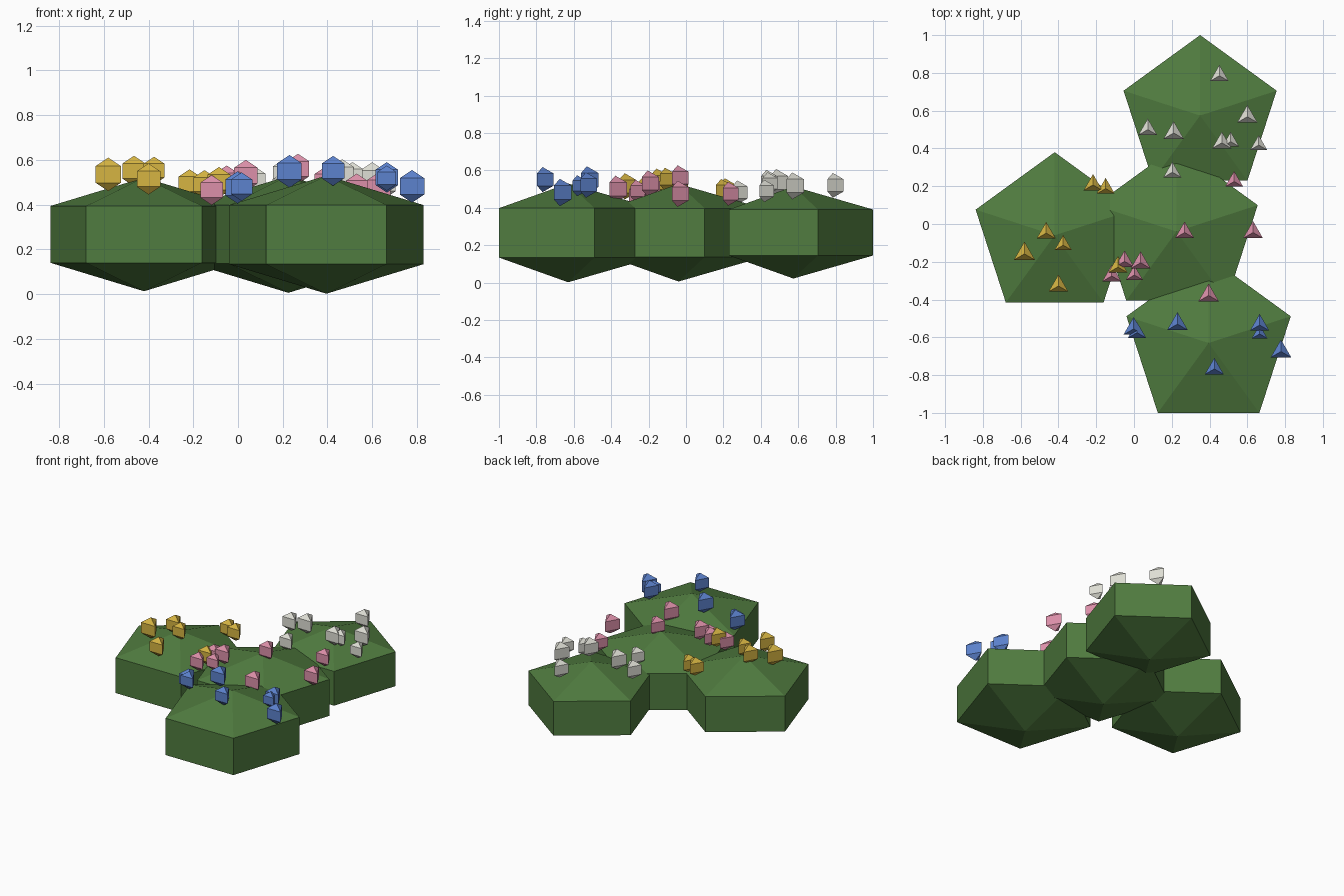
import bpy, bmesh
from math import sin, cos, pi


def material(name, color):
    m = bpy.data.materials.new(name)
    m.diffuse_color = (*color, 1)
    return m


def coarse_ball(name, sides, center, r, squash, mat):
    """Low-poly ball: two poles and two rings, one corner facing +y."""
    bm = bmesh.new()
    rings = []
    for z in (-0.5, 0.5):
        rings.append([bm.verts.new((-sin(2 * pi * i / sides) * r * sin(pi / 3),
                                    cos(2 * pi * i / sides) * r * sin(pi / 3),
                                    z * r * squash)) for i in range(sides)])
    low, high = rings
    bottom = bm.verts.new((0, 0, -r * squash))
    top = bm.verts.new((0, 0, r * squash))
    for i in range(sides):
        j = (i + 1) % sides
        bm.faces.new((bottom, low[j], low[i]))
        bm.faces.new((low[i], low[j], high[j], high[i]))
        bm.faces.new((high[i], high[j], top))
    bmesh.ops.recalc_face_normals(bm, faces=bm.faces)
    me = bpy.data.meshes.new(name)
    bm.to_mesh(me)
    bm.free()
    me.materials.append(mat)
    ob = bpy.data.objects.new(name, me)
    ob.location = center
    bpy.context.collection.objects.link(ob)


# Leafy mounds: x, y, z, radius
leaf = material("leaf", (0.08, 0.2, 0.05))
mounds = {
    "left_bush": (-0.42, -0.06, 0.267, 0.508),
    "back_bush": (0.35, 0.574, 0.268, 0.492),
    "front_bush": (0.395, -0.63, 0.266, 0.528),
    "middle_bush": (0.225, -0.04, 0.267, 0.522),
}
for name, (x, y, z, r) in mounds.items():
    coarse_ball(name, 5, (x, y, z), r, 0.5, leaf)

# Flowers, one colour per bush: x, y, z, radius
flowers = {
    "yellow_flower": ((0.67, 0.46, 0.055), [
        (-0.58, -0.158, 0.535, 0.075), (-0.465, -0.048, 0.55, 0.068),
        (-0.375, -0.112, 0.552, 0.062), (-0.40, -0.328, 0.515, 0.07),
        (-0.217, 0.207, 0.492, 0.066), (-0.15, 0.188, 0.49, 0.064),
        (-0.085, -0.228, 0.50, 0.068)]),
    "pink_flower": ((0.72, 0.28, 0.40), [
        (-0.118, -0.275, 0.465, 0.067), (-0.05, -0.198, 0.508, 0.067),
        (0.035, -0.205, 0.53, 0.07), (0.002, -0.27, 0.49, 0.06),
        (0.268, -0.045, 0.56, 0.067), (0.53, 0.225, 0.475, 0.064),
        (0.63, -0.045, 0.475, 0.07), (0.395, -0.378, 0.50, 0.072)]),
    "blue_flower": ((0.107, 0.223, 0.61), [
        (-0.002, -0.555, 0.477, 0.072), (0.016, -0.575, 0.48, 0.064),
        (0.23, -0.53, 0.549, 0.073), (0.665, -0.535, 0.522, 0.068),
        (0.665, -0.582, 0.518, 0.056), (0.778, -0.675, 0.482, 0.073),
        (0.425, -0.767, 0.551, 0.067)]),
    "white_flower": ((0.74, 0.74, 0.67), [
        (0.073, 0.50, 0.505, 0.067), (0.21, 0.482, 0.535, 0.072),
        (0.203, 0.274, 0.482, 0.064), (0.452, 0.785, 0.52, 0.066),
        (0.60, 0.568, 0.517, 0.072), (0.465, 0.43, 0.535, 0.068),
        (0.512, 0.436, 0.53, 0.06), (0.66, 0.418, 0.49, 0.06)]),
}
for name, (color, spots) in flowers.items():
    mat = material(name, color)
    for n, (x, y, z, r) in enumerate(spots, 1):
        coarse_ball(f"{name}_{n}", 3, (x, y, z), r, 1.0, mat)
